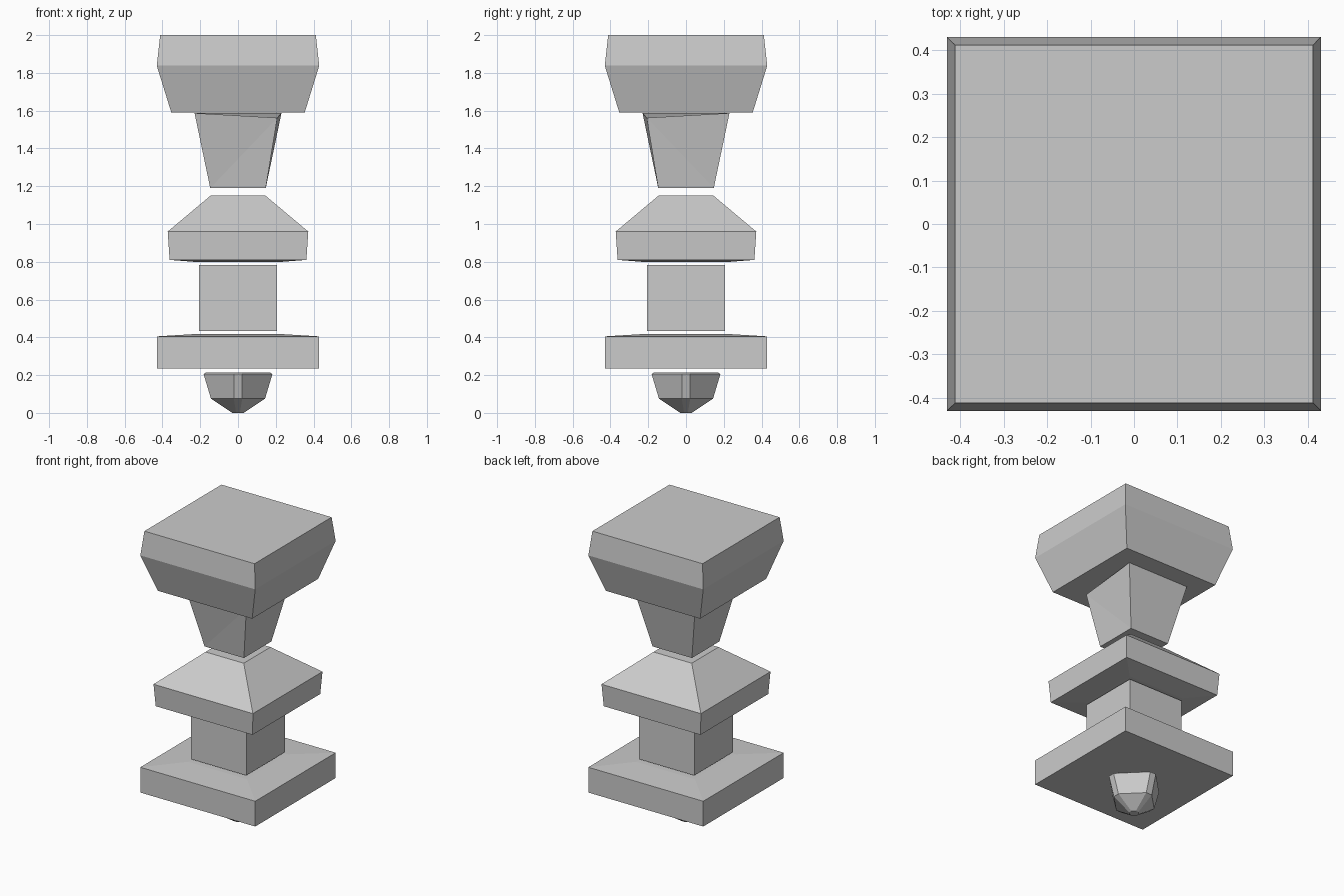
import bpy, bmesh
from mathutils import Vector

if "Cube" in bpy.data.objects:
    bpy.data.objects.remove(bpy.data.objects["Cube"])


def loft(name, rings, moves=None):
    """Closed solid through stacked rings of points; moves shifts single corners."""
    bm = bmesh.new()
    loops = [[bm.verts.new(p) for p in ring] for ring in rings]
    n = len(loops[0])
    for a, b in zip(loops, loops[1:]):
        for i in range(n):
            j = (i + 1) % n
            bm.faces.new((a[i], a[j], b[j], b[i]))
    bm.faces.new(loops[0][::-1])
    bm.faces.new(loops[-1])
    for (ring, i), co in (moves or {}).items():
        loops[ring][i].co = Vector(co)
        bmesh.ops.triangulate(bm, faces=list(loops[ring][i].link_faces))
    bmesh.ops.recalc_face_normals(bm, faces=bm.faces)
    mesh = bpy.data.meshes.new(name)
    bm.to_mesh(mesh)
    bm.free()
    obj = bpy.data.objects.new(name, mesh)
    bpy.context.collection.objects.link(obj)
    return obj


def square(h, z):
    return [(-h, -h, z), (h, -h, z), (h, h, z), (-h, h, z)]


def diamond(r, c, z):
    """Square turned 45 degrees with its corners cut by half width c."""
    return [(r, -c, z), (r, c, z), (c, r, z), (-c, r, z),
            (-r, c, z), (-r, -c, z), (-c, -r, z), (c, -r, z)]


def stack(name, profile, moves=None):
    return loft(name, [square(h, z) for h, z in profile], moves)


# Flared block on top
stack("top_block", [(0.353, 1.59), (0.43, 1.838), (0.412, 2.0)])

# Tapered neck with one dented front corner
stack("tapered_neck", [(0.147, 1.19), (0.23, 1.587)],
      {(1, 1): (0.208, -0.208, 1.562)})

# Sloped collar
stack("collar", [(0.21, 0.798), (0.362, 0.81), (0.372, 0.96), (0.143, 1.152)])

# Square column
stack("column", [(0.206, 0.434), (0.206, 0.782)])

# Wide base plate with slightly raised top
stack("base_plate", [(0.43, 0.234), (0.43, 0.405), (0.22, 0.418)])

# Faceted foot
loft("faceted_foot", [diamond(0.03, 0.01, 0.0), diamond(0.143, 0.022, 0.075),
                      diamond(0.182, 0.022, 0.205), diamond(0.17, 0.022, 0.213)])
